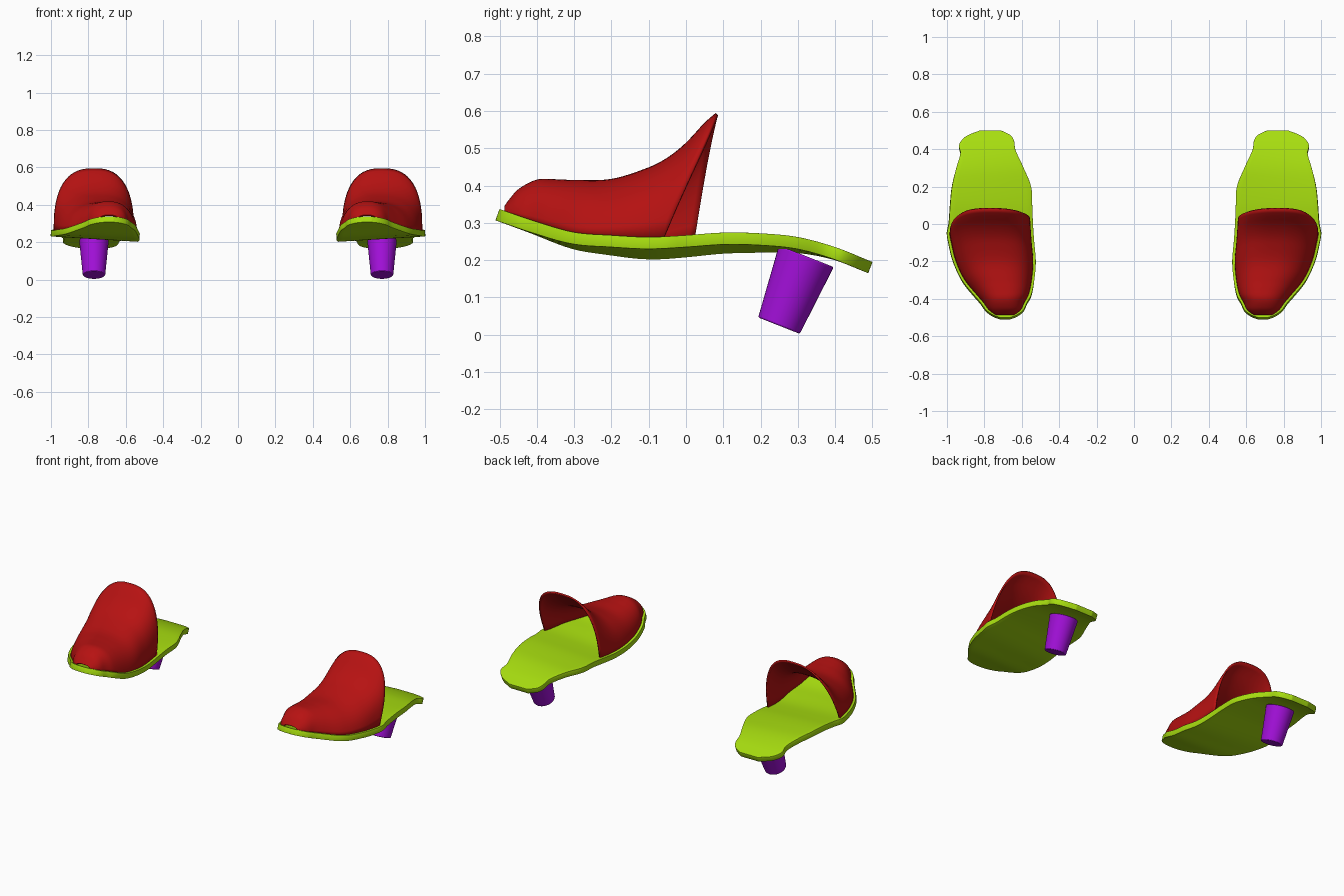
import bpy, bmesh, math

if "Cube" in bpy.data.objects:
    bpy.data.objects.remove(bpy.data.objects["Cube"])

def material(name, rgb):
    m = bpy.data.materials.new(name)
    m.diffuse_color = (*rgb, 1)
    m.use_nodes = True
    m.node_tree.nodes["Principled BSDF"].inputs["Base Color"].default_value = m.diffuse_color
    return m

GREEN = material("lime green", (0.39, 0.73, 0.005))
RED = material("deep red", (0.47, 0.006, 0.006))
PURPLE = material("purple", (0.36, 0.005, 0.69))

def curve(pts, y):
    """Smooth interpolation through (y, value) points."""
    y = min(max(y, pts[0][0]), pts[-1][0])
    i = 0
    while i < len(pts) - 2 and y > pts[i + 1][0]:
        i += 1
    slope = lambda a, b: (pts[b][1] - pts[a][1]) / (pts[b][0] - pts[a][0])
    m0 = slope(max(i - 1, 0), i + 1)
    m1 = slope(i, min(i + 2, len(pts) - 1))
    h = pts[i + 1][0] - pts[i][0]
    t = (y - pts[i][0]) / h
    return ((2*t**3 - 3*t**2 + 1) * pts[i][1] + (t**3 - 2*t**2 + t) * h * m0
            + (3*t**2 - 2*t**3) * pts[i + 1][1] + (t**3 - t**2) * h * m1)

# Sole outline, side profile, sideways tilt, and the ridge line of the upper
INNER = [(-.5, .665), (-.488, .63), (-.46, .592), (-.42, .572), (-.38, .55), (-.3, .533), (-.2, .525),
         (-.1, .533), (0, .54), (.1, .544), (.2, .55), (.3, .59), (.4, .635), (.44, .64), (.475, .66), (.5, .71)]
OUTER = [(-.5, .715), (-.488, .75), (-.46, .79), (-.42, .82), (-.38, .855), (-.3, .92), (-.2, .967),
         (-.1, .992), (-.05, 1.0), (0, .99), (.1, .983), (.2, .973), (.3, .95), (.38, .928),
         (.42, .936), (.45, .92), (.475, .888), (.5, .825)]
LEVEL = [(-.5, .337), (-.4, .303), (-.3, .275), (-.2, .267), (-.1, .262), (0, .267), (.1, .274),
         (.2, .272), (.3, .262), (.4, .235), (.5, .195)]
TILT = [(-.5, 0), (-.4, .003), (-.25, .018), (-.1, .028), (.05, .026), (.2, .02), (.4, .002), (.5, 0)]
RIDGE = [(-.487, .345), (-.475, .362), (-.45, .39), (-.4, .416), (-.35, .417), (-.3, .415), (-.2, .418),
         (-.1, .449), (-.05, .475), (0, .515), (.05, .569), (.08, .595)]

def sole_z(y, u):
    """Height of the sole's top; u runs 0 (inner edge) to 1 (outer edge)."""
    return curve(LEVEL, y) - curve(TILT, y) * (1 - u)

def loft(name, rows, mat, thickness):
    """Skin rows of points, thicken inward and mirror to make the pair."""
    bm = bmesh.new()
    grid = [[bm.verts.new(p) for p in row] for row in rows]
    for a, b in zip(grid, grid[1:]):
        for j in range(len(a) - 1):
            bm.faces.new((a[j], a[j + 1], b[j + 1], b[j]))
    ob = finish(name, bm, mat)
    s = ob.modifiers.new("thickness", 'SOLIDIFY')
    s.thickness, s.offset = thickness, -1
    return ob

def finish(name, bm, mat):
    me = bpy.data.meshes.new(name)
    bm.to_mesh(me)
    bm.free()
    ob = bpy.data.objects.new(name, me)
    bpy.context.collection.objects.link(ob)
    me.materials.append(mat)
    bpy.ops.object.select_all(action='DESELECT')
    ob.select_set(True)
    bpy.context.view_layer.objects.active = ob
    bpy.ops.object.shade_smooth_by_angle(angle=math.radians(40))
    return ob

def mirror(ob):
    m = ob.modifiers.new("pair", 'MIRROR')
    m.use_clip = False
    m.use_mirror_merge = False

# Sole: a curved slab with softened edges, rows packed closer at both ends
N, M = 64, 14
rows = []
for i in range(N + 1):
    y = -.5 * math.cos(math.pi * i / N)
    a, b = curve(INNER, y), curve(OUTER, y)
    rows.append([(a + (b - a) * j / M, y, sole_z(y, j / M)) for j in range(M + 1)])
sole = loft("sole", rows, GREEN, .032)
bev = sole.modifiers.new("soft edge", 'BEVEL')
bev.width, bev.segments, bev.angle_limit = .005, 2, math.radians(50)
mirror(sole)

# Upper: arched shell from the closed toe to the slanted open rim
N, M = 44, 32
TOE = -.487
rows = []
for i in range(N + 1):
    t = (i / N) ** 1.5
    y_in, y_out, y_top = (TOE + (end - TOE) * t for end in (.02, -.06, .08))
    x_in, x_out = curve(INNER, y_in) + .014, curve(OUTER, y_out) - .014
    top = curve(RIDGE, y_top)
    power = 2 / (2.2 + .4 * t)
    row = []
    for j in range(M + 1):
        ang = math.pi * j / M
        c, s = math.cos(ang), max(math.sin(ang), 0)
        u = .5 - .5 * math.copysign(abs(c) ** power, c)
        v = s ** power
        y_base = y_in + (y_out - y_in) * u
        base = sole_z(y_base, u) - .004
        row.append((x_in + (x_out - x_in) * u, y_base + (y_top - y_base) * v,
                    base + (top - base) * v))
    rows.append(row)
mirror(loft("upper", rows, RED, .009))

# Heel: a tapered post leaning back under the sole
bm = bmesh.new()
bmesh.ops.create_cone(bm, cap_ends=True, segments=40, radius1=.06, radius2=.079, depth=.2)
heel = finish("heel", bm, PURPLE)
heel.location = (.77, .286, .1175)
heel.rotation_euler.x = -math.radians(21.5)
# Bake the placement so both heels mirror across the middle
heel.data.transform(heel.matrix_basis)
heel.location, heel.rotation_euler = (0, 0, 0), (0, 0, 0)
bev = heel.modifiers.new("soft edge", 'BEVEL')
bev.width, bev.segments, bev.angle_limit = .004, 2, math.radians(50)
mirror(heel)
